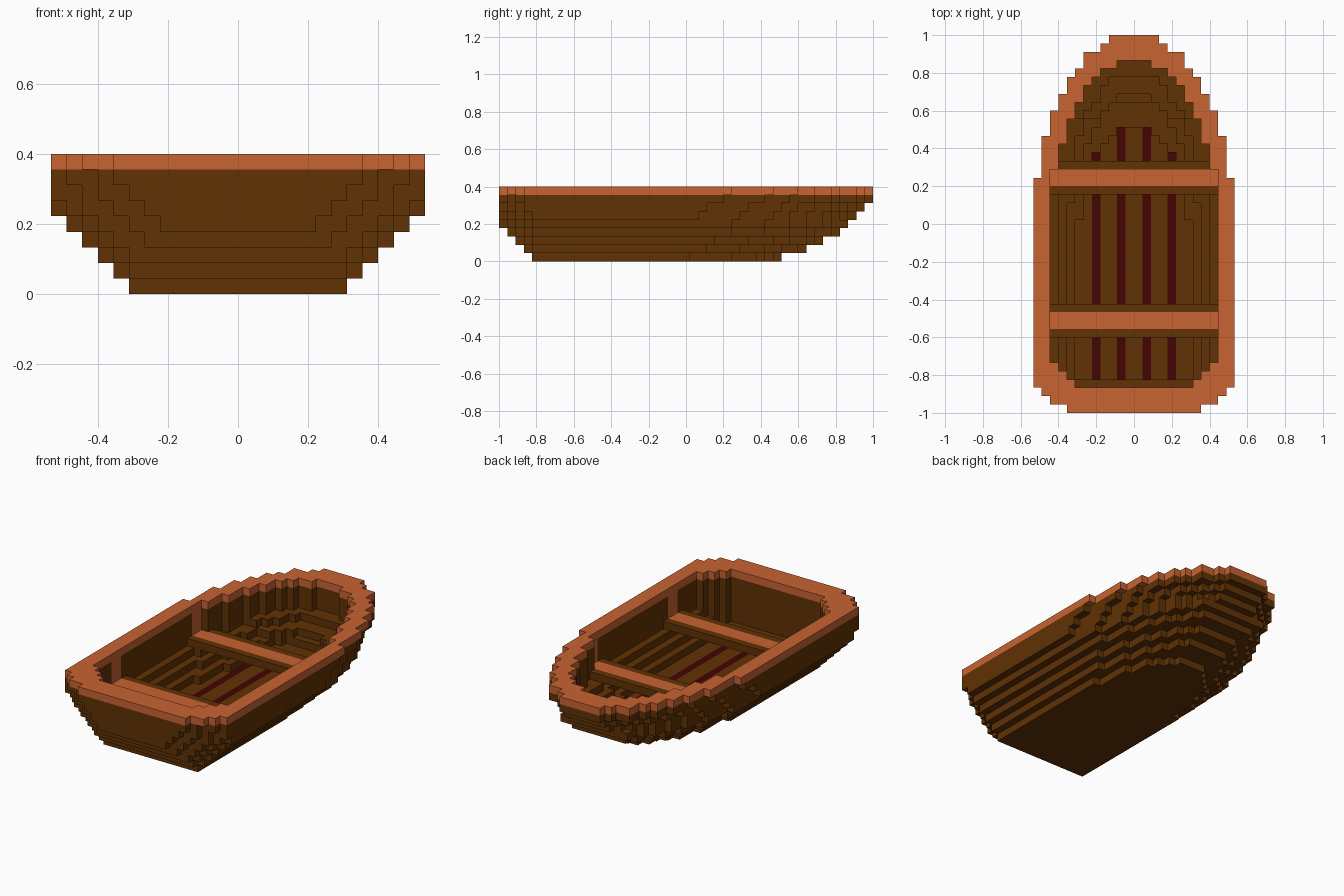
import bpy, bmesh, math
from mathutils import Vector

cube = bpy.data.objects.get("Cube")
if cube:
    bpy.data.objects.remove(cube, do_unlink=True)

V = 2 / 45          # block size; the boat is 24 x 45 x 9 blocks
ROWS = 45


def material(name, rgb):
    m = bpy.data.materials.new(name)
    m.use_nodes = True
    m.diffuse_color = (*rgb, 1)
    m.node_tree.nodes["Principled BSDF"].inputs["Base Color"].default_value = (*rgb, 1)
    return m


DARK = material("dark brown wood", (0.117, 0.032, 0.0012))
LIGHT = material("light orange wood", (0.58, 0.125, 0.032))
RED = material("dark red wood", (0.06, 0.001, 0.001))
MATS = [DARK, LIGHT, RED]


def stepped(steps, start=0):
    """Half-widths per row from (half-width, end row) steps."""
    out, row = [0] * ROWS, start
    for w, end in steps:
        out[row:end] = [w] * (end - row)
        row = end
    return out


# Rim outline and its opening, and the flat bottom
rim_outer = stepped([(8, 1), (10, 2), (11, 3), (12, 28), (11, 33), (10, 36), (9, 38),
                     (8, 40), (7, 41), (6, 43), (4, 44), (3, 45)])
rim_inner = stepped([(7, 4), (8, 5), (9, 6), (10, 29), (9, 32), (8, 35), (7, 37),
                     (6, 39), (5, 40), (4, 41), (2, 42)], 3)
bottom = stepped([(7, 23), (6, 28), (5, 31), (4, 32), (3, 33), (2, 34)], 4)

# Wall layers: max half-width, first row, end row, bow ellipse centre and length
LAYERS = {1: (8, 3, 37, 16.2, 22), 2: (9, 2, 39, 17.5, 22.5), 3: (10, 1, 41, 19, 23.5),
          4: (11, 0, 42, 20, 24), 5: (12, 0, 43, 14, 30), 6: (12, 0, 44, 15, 30),
          7: (12, 0, 45, 16.5, 30)}
STERN = {6: (5, 3, 2), 7: (4, 3, 1)}     # corner insets of the rows at the stern


def hull_outline(k):
    w, first, end, centre, length = LAYERS[k]
    out = [0] * ROWS
    for r in range(first, end):
        t = max(0, (r + 1 - centre) / length)
        half = min(w, round((w + 0.3) * math.sqrt(max(0, 1 - t * t))))
        inset = STERN.get(k, (6, 4, 2, 1))
        if r < len(inset):
            half = min(half, w - inset[r])
        out[r] = min(half, rim_outer[r])
    return out


def hull_opening(k):
    """Inside of a wall layer: closed all round, on the layer below, within the rim opening."""
    o, below = outlines[k], outlines[k - 1]
    inner = [0] * ROWS
    for r in range(1, ROWS - 1):
        limits = [o[r] - 1, o[r - 1], o[r + 1], below[r], rim_inner[r]]
        if k in (3, 4) and r > 34:
            limits.append(below[r + 1] - 1)      # thicker steps at the bow
        inner[r] = max(0, min(limits))
    return inner


def cells(outer, z, inner):
    return {(s, c, r, z) for r in range(ROWS) for c in range(inner[r], outer[r]) for s in (-1, 1)}


outlines = [bottom] + [hull_outline(k) for k in LAYERS]
hull = cells(bottom, 0, [0] * ROWS)
for k in LAYERS:
    hull |= cells(outlines[k], k, hull_opening(k))
rim = cells(rim_outer, 8, rim_inner)

# Seats: two light planks between dark edge beams, with light wall strips up to the rim
SEATS = {"rear_seat": 9, "front_seat": 26}
PLANK_ROWS = {r + d for r in SEATS.values() for d in (1, 2)}
seats = {n: {(s, c, r, 4) for s in (-1, 1) for c in range(10) for r in range(r0, r0 + 4)} - hull
         for n, r0 in SEATS.items()}


def grid(cell):
    s, c, r, z = cell
    return (c if s > 0 else -1 - c, r, z)


occupied = {grid(c) for part in (hull, rim, *seats.values()) for c in part}
DIRS = [Vector(d) for d in ((1, 0, 0), (-1, 0, 0), (0, 1, 0), (0, -1, 0), (0, 0, 1), (0, 0, -1))]


def build(name, part, rule):
    """Mesh the exposed block sides; rule(x, row, layer, normal) picks the colour."""
    bm = bmesh.new()
    verts = {}

    def vert(p):
        key = tuple(round(a) for a in p)
        if key not in verts:
            verts[key] = bm.verts.new((key[0] * V, key[1] * V - 1, key[2] * V))
        return verts[key]

    for x, r, z in sorted(grid(c) for c in part):
        for n in DIRS:
            if (x + int(n.x), r + int(n.y), z + int(n.z)) in occupied:
                continue
            u = Vector((n.y, n.z, n.x))
            w = n.cross(u)
            mid = Vector((x + .5, r + .5, z + .5)) + n * .5
            f = bm.faces.new([vert(mid + (u * a + w * b) * .5)
                              for a, b in ((-1, -1), (1, -1), (1, 1), (-1, 1))])
            f.material_index = rule(x, r, z, n)
    # merge coplanar sides of one colour
    bmesh.ops.dissolve_limit(bm, angle_limit=0.01, verts=bm.verts[:], edges=bm.edges[:],
                             delimit={'MATERIAL'})
    me = bpy.data.meshes.new(name)
    bm.to_mesh(me)
    bm.free()
    for m in MATS:
        me.materials.append(m)
    ob = bpy.data.objects.new(name, me)
    bpy.context.collection.objects.link(ob)


def hull_rule(x, r, z, n):
    if z == 0 and n.z > 0 and x in (-5, -2, 1, 4):
        return 2                                    # floor stripes
    if r in PLANK_ROWS:
        if z == 4 and n.z > 0:
            return 1                                # plank ends on the wall
        if z > 4 and n.x * (x + .5) < 0:
            return 1                                # wall strips above the planks
    return 0


build("hull", hull, hull_rule)
build("rim", rim, lambda x, r, z, n: 1)
for name, part in seats.items():
    build(name, part, lambda x, r, z, n: 1 if r in PLANK_ROWS else 0)
